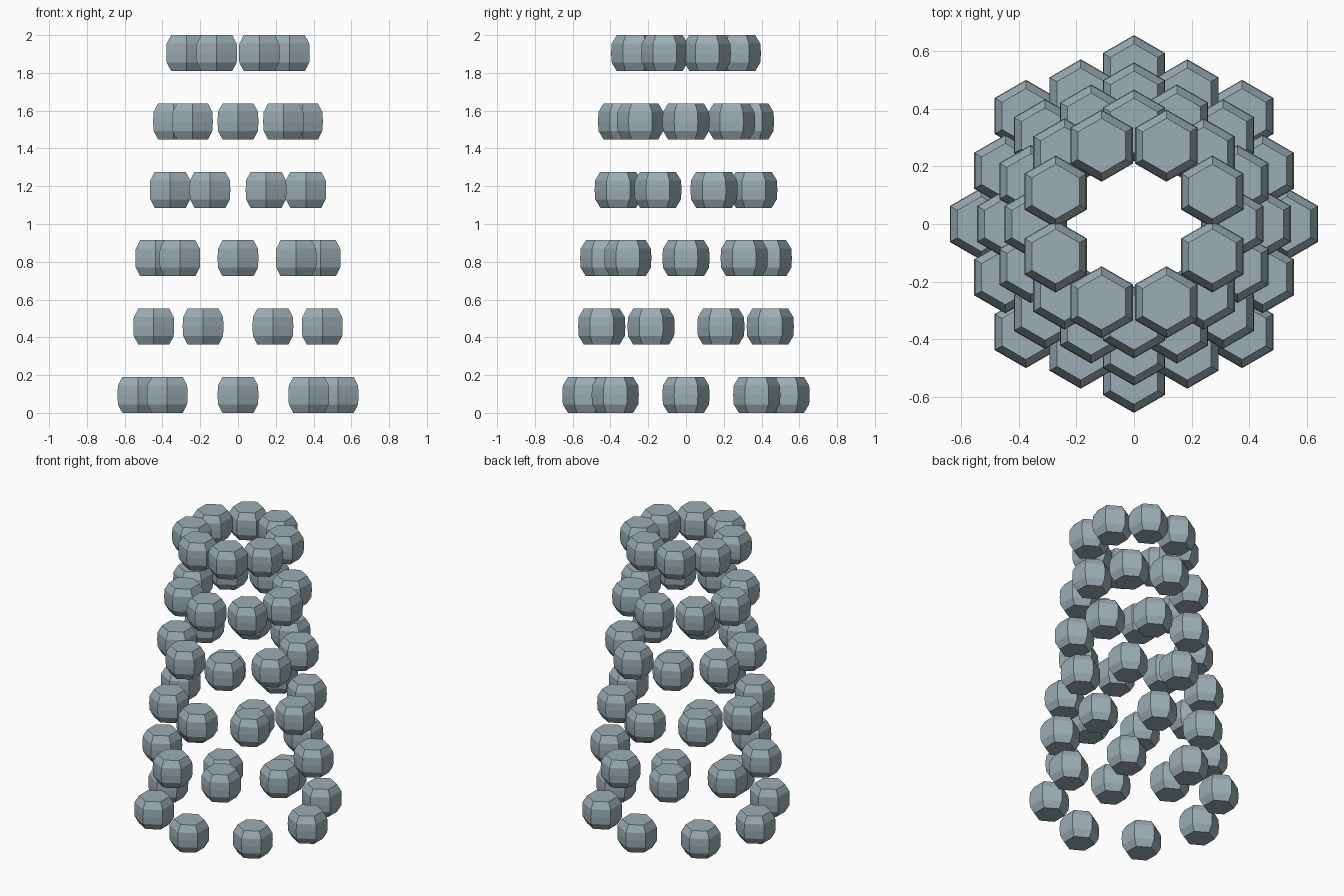
import bpy
import bmesh
from math import cos, sin, pi

cube = bpy.data.objects.get("Cube")
if cube:
    bpy.data.objects.remove(cube, do_unlink=True)

# Single blue-grey stone colour
stone = bpy.data.materials.new("blue_grey_stone")
stone.use_nodes = True
colour = (0.33, 0.42, 0.46, 1)
stone.diffuse_color = colour
stone.node_tree.nodes["Principled BSDF"].inputs["Base Color"].default_value = colour

SIDES = 6
BEADS = 8
LAYERS = 6
# Bead profile: radius, height from its centre
PROFILE = [(0.095, -0.095), (0.122, -0.05), (0.125, 0), (0.122, 0.05), (0.095, 0.095)]


def add_bead(bm, cx, cy, cz):
    """Faceted six-sided bead with flat caps and chamfered shoulders."""
    loops = []
    for r, z in PROFILE:
        angles = [pi / 2 + 2 * pi * i / SIDES for i in range(SIDES)]
        loops.append([bm.verts.new((cx + r * cos(a), cy + r * sin(a), cz + z)) for a in angles])
    for low, high in zip(loops, loops[1:]):
        for i in range(SIDES):
            j = (i + 1) % SIDES
            bm.faces.new((low[i], low[j], high[j], high[i]))
    bm.faces.new(reversed(loops[0]))
    bm.faces.new(loops[-1])


# Tapering tower of bead rings, alternate rings turned by half a step
for layer in range(LAYERS):
    t = layer / (LAYERS - 1)
    radius = 0.53 - 0.236 * t
    height = 0.095 + 1.81 * t
    bm = bmesh.new()
    for k in range(BEADS):
        a = 2 * pi * (k + 0.5 * (layer % 2)) / BEADS
        add_bead(bm, radius * cos(a), radius * sin(a), height)
    mesh = bpy.data.meshes.new(f"bead_ring_{layer + 1}")
    bm.to_mesh(mesh)
    bm.free()
    mesh.materials.append(stone)
    ring = bpy.data.objects.new(f"bead_ring_{layer + 1}", mesh)
    bpy.context.collection.objects.link(ring)
